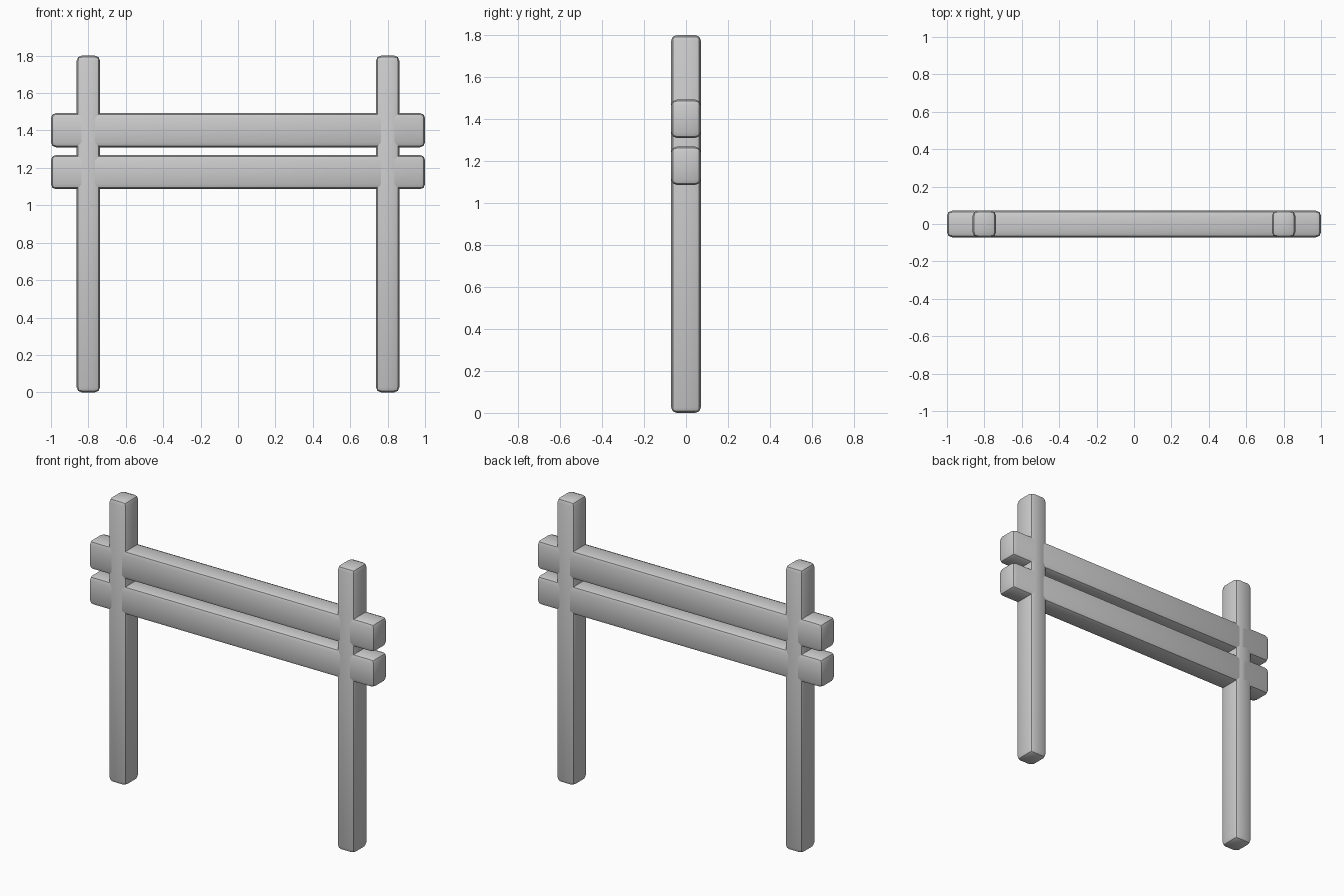
import bpy

# Remove the default cube
cube = bpy.data.objects.get("Cube")
if cube:
    bpy.data.objects.remove(cube, do_unlink=True)

# Plain grey finish
GREY = (0.6, 0.6, 0.6, 1.0)
grey = bpy.data.materials.new("plain grey")
grey.use_nodes = True
grey.diffuse_color = GREY
grey.node_tree.nodes["Principled BSDF"].inputs["Base Color"].default_value = GREY

DEPTH = 0.142


def beam(name, x, z_low, z_high, width):
    """Rounded square-section timber standing between two heights."""
    bpy.ops.mesh.primitive_cube_add(size=1, location=(x, 0, (z_low + z_high) / 2))
    obj = bpy.context.object
    obj.name = name
    obj.scale = (width, DEPTH, z_high - z_low)
    bpy.ops.object.transform_apply(location=False, rotation=False, scale=True)
    obj.data.materials.append(grey)
    bevel = obj.modifiers.new("rounded edges", "BEVEL")
    bevel.width = 0.027
    bevel.segments = 2
    bpy.ops.object.modifier_apply(modifier=bevel.name)
    bpy.ops.object.shade_smooth_by_angle(angle=0.6)
    return obj


# Upright posts
for side, x in (("left", 0.8), ("right", -0.8)):
    beam(side + "_post", x, 0, 1.8, 0.125)

# Horizontal rails
beam("upper_rail", 0, 1.31, 1.493, 2)
beam("lower_rail", 0, 1.086, 1.269, 2)
